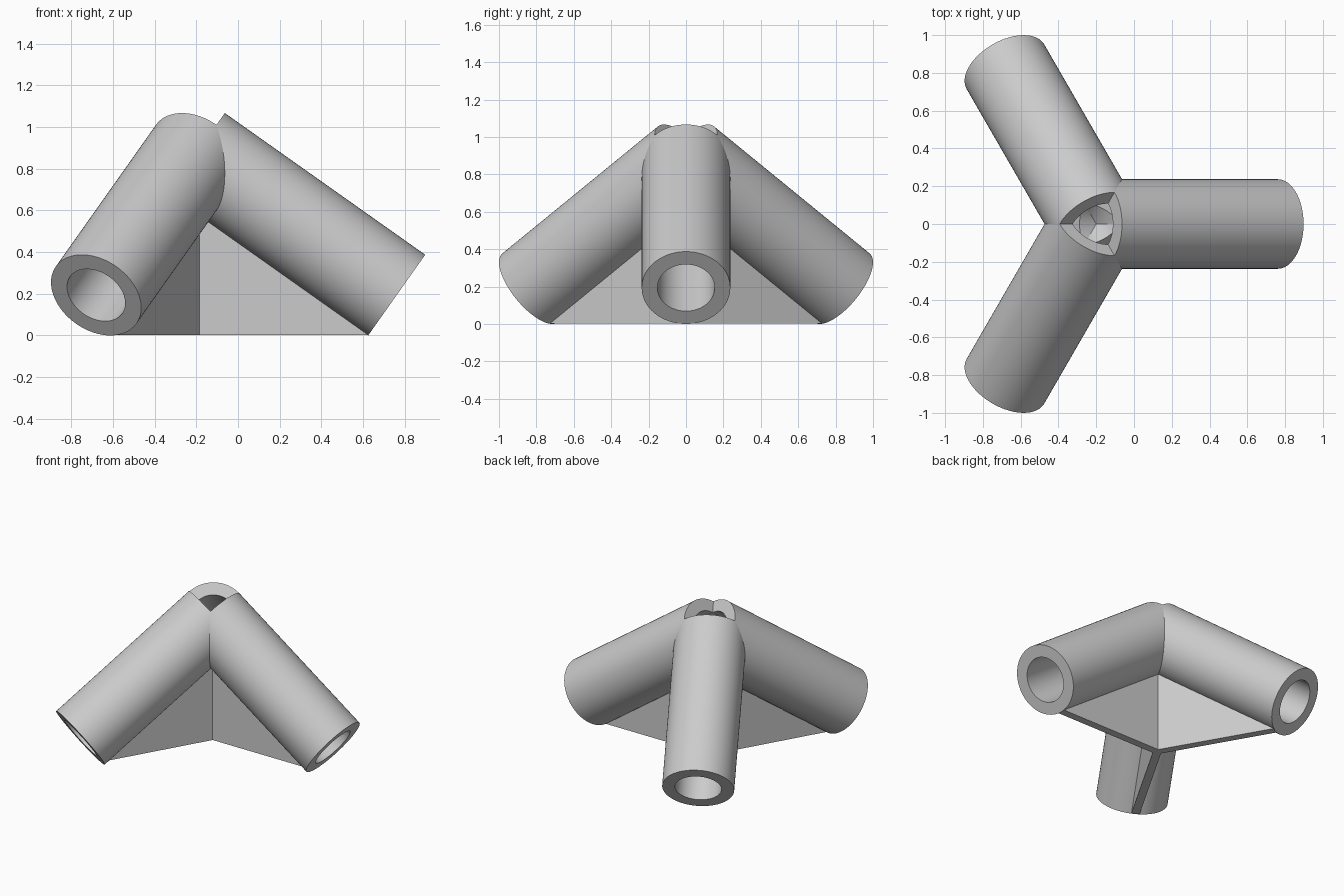
import bpy, bmesh, math
from mathutils import Vector, Matrix

cube = bpy.data.objects.get("Cube")
if cube:
    bpy.data.objects.remove(cube, do_unlink=True)

OUTER, INNER = 0.237, 0.153      # tube radii
CENTRE_X = -0.20                 # vertical axis shared by the three arms
REACH = 0.961                    # horizontal reach of each tube axis
FIN = 0.055                      # gusset thickness
SEGMENTS = 64
COS, SIN = math.sqrt(2 / 3), math.sqrt(1 / 3)   # mutually square arms
SLOPE = SIN / COS
APEX = OUTER * COS + REACH * SLOPE

grey = bpy.data.materials.new("plain grey")
grey.use_nodes = True
grey.diffuse_color = (0.6, 0.6, 0.6, 1)
grey.node_tree.nodes["Principled BSDF"].inputs["Base Color"].default_value = (0.6, 0.6, 0.6, 1)


def finish(name, bm, turn, smooth=False):
    """Turn a part about the shared axis and add it to the scene."""
    bm.transform(Matrix.Translation((CENTRE_X, 0, 0)) @ Matrix.Rotation(turn, 4, "Z"))
    bmesh.ops.recalc_face_normals(bm, faces=bm.faces)
    mesh = bpy.data.meshes.new(name)
    bm.to_mesh(mesh)
    bm.free()
    mesh.materials.append(grey)
    obj = bpy.data.objects.new(name, mesh)
    bpy.context.collection.objects.link(obj)
    if smooth:
        bpy.ops.object.select_all(action="DESELECT")
        obj.select_set(True)
        bpy.context.view_layer.objects.active = obj
        bpy.ops.object.shade_smooth_by_angle(angle=math.radians(30))


def tube(name, turn):
    """Hollow sloping tube running from the apex to the ground."""
    bm = bmesh.new()
    length = REACH / COS
    axis, side, up = Vector((COS, 0, -SIN)), Vector((0, 1, 0)), Vector((SIN, 0, COS))
    rings = []
    for radius, along in ((OUTER, 0), (OUTER, length), (INNER, length), (INNER, 0)):
        ring = []
        for i in range(SEGMENTS):
            a = math.tau * i / SEGMENTS
            offset = side * math.cos(a) + up * math.sin(a)
            ring.append(bm.verts.new(Vector((0, 0, APEX)) + axis * along + offset * radius))
        rings.append(ring)
    for k in range(4):
        a, b = rings[k], rings[(k + 1) % 4]
        for i in range(SEGMENTS):
            j = (i + 1) % SEGMENTS
            bm.faces.new((a[i], a[j], b[j], b[i]))
    finish(name, bm, turn, smooth=True)


def gusset(name, turn):
    """Upright triangular web, its sloping edge buried in the tube wall."""
    bm = bmesh.new()
    foot = REACH - OUTER * SIN
    bury = (OUTER - INNER) / 2
    top = APEX - OUTER / COS + bury / COS
    profile = [(0, 0.003), (foot, 0.003), (foot + bury * SIN, bury * COS), (0, top)]
    face = bm.faces.new([bm.verts.new((x, -FIN / 2, z)) for x, z in profile])
    new = bmesh.ops.extrude_face_region(bm, geom=[face])["geom"]
    bmesh.ops.translate(bm, vec=(0, FIN, 0),
                        verts=[v for v in new if isinstance(v, bmesh.types.BMVert)])
    finish(name, bm, turn)


# Three identical arms around the vertical axis
for i, place in enumerate(("left", "back_right", "front_right")):
    tube(place + "_tube", math.tau * i / 3)
    gusset(place + "_gusset", math.tau * i / 3)
